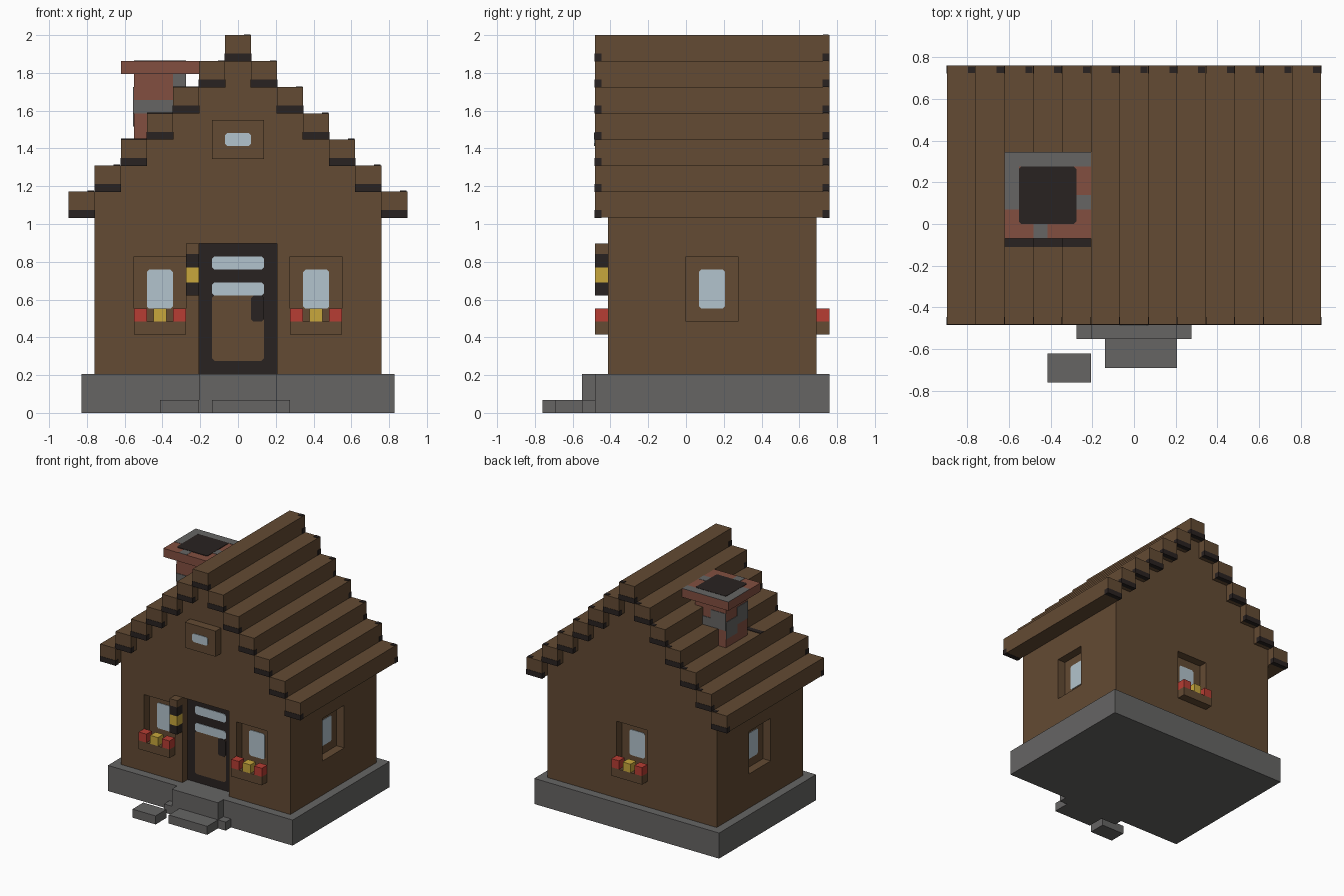
import bpy, bmesh
from mathutils import Matrix, Vector

if "Cube" in bpy.data.objects:
    bpy.data.objects.remove(bpy.data.objects["Cube"], do_unlink=True)

U = 2 / 29      # one block of the house
T = 0.06        # plate thickness in blocks


def material(name, r, g, b):
    m = bpy.data.materials.new(name)
    m.use_nodes = True
    m.diffuse_color = (r, g, b, 1)
    bsdf = m.node_tree.nodes["Principled BSDF"]
    bsdf.inputs["Base Color"].default_value = (r, g, b, 1)
    bsdf.inputs["Roughness"].default_value = 0.9
    return m


WOOD = material("brown wood", 0.125, 0.069, 0.033)
DARK = material("dark wood", 0.022, 0.016, 0.015)
STONE = material("grey stone", 0.133, 0.130, 0.127)
BRICK = material("red brick", 0.225, 0.078, 0.051)
GLASS = material("pale glass", 0.45, 0.55, 0.61)
RED = material("red flower", 0.474, 0.047, 0.033)
YELLOW = material("yellow", 0.578, 0.386, 0.045)


def finish(name, bm, mat):
    bmesh.ops.recalc_face_normals(bm, faces=bm.faces)
    me = bpy.data.meshes.new(name)
    bm.to_mesh(me)
    bm.free()
    if mat:
        me.materials.append(mat)
    ob = bpy.data.objects.new(name, me)
    bpy.context.collection.objects.link(ob)
    return ob


def box(name, x, y, z, mat, grow=0, round_axis=None):
    """Box from (min, max) ranges in blocks; round_axis clips the corners around that axis."""
    lo = Vector((x[0], y[0], z[0])) - Vector((grow,) * 3)
    hi = Vector((x[1], y[1], z[1])) + Vector((grow,) * 3)
    bm = bmesh.new()
    size = (hi - lo) * U
    bmesh.ops.create_cube(bm, size=1, matrix=Matrix.Translation((lo + hi) / 2 * U)
                          @ Matrix.Diagonal((*size, 1)))
    if round_axis is not None:
        edges = [e for e in bm.edges
                 if all(abs((e.verts[0].co - e.verts[1].co)[i]) < 1e-6
                        for i in range(3) if i != round_axis)]
        bmesh.ops.bevel(bm, geom=edges, offset=0.18 * U, segments=1, affect='EDGES')
    return finish(name, bm, mat)


# Stone base, doorstep and path
box("stone_base", (-12, 12), (-7, 11), (0, 3), STONE)
box("door_step", (-3, 3), (-8, -7), (0, 3), STONE)
for s, side in ((1, "left"), (-1, "right")):
    box("step_corner_" + side, sorted((3 * s, 4 * s)), (-8, -7), (0, 1), STONE)
box("lower_step", (-2, 3), (-10, -8), (0, 1), STONE)
box("path_stone", (-6, -3), (-11, -9), (0, 1), STONE)

# House body: stepped gable profile pushed back along y
half = [(11, 3), (11, 17)]
for k in range(1, 6):
    half += [(11 - 2 * k, 15 + 2 * k), (11 - 2 * k, 17 + 2 * k)]
profile = half + [(-x, z) for x, z in reversed(half)]
bm = bmesh.new()
face = bm.faces.new([bm.verts.new((x * U, -6 * U, z * U)) for x, z in profile])
ext = bmesh.ops.extrude_face_region(bm, geom=[face])
bmesh.ops.translate(bm, vec=(0, 16 * U, 0),
                    verts=[v for v in ext["geom"] if isinstance(v, bmesh.types.BMVert)])
walls = finish("walls", bm, WOOD)

# Recesses for the windows and the door
WINDOW_Z = (7, 12)
recesses = [
    ((-8, -4), (-8, -5), WINDOW_Z), ((4, 8), (-8, -5), WINDOW_Z),
    ((-2, 2), (9, 12), WINDOW_Z),
    ((10, 13), (0, 4), WINDOW_Z), ((-13, -10), (0, 4), WINDOW_Z),
    ((-3, 3), (-8, -5), (2.5, 13)),
]
for i, r in enumerate(recesses):
    cutter = box("recess_cutter", *r, None)
    cutter.hide_render = True
    mod = walls.modifiers.new("recess", 'BOOLEAN')
    mod.operation, mod.solver, mod.object = 'DIFFERENCE', 'EXACT', cutter
    bpy.context.view_layer.objects.active = walls
    with bpy.context.temp_override(object=walls, active_object=walls):
        bpy.ops.object.modifier_apply(modifier=mod.name)
    bpy.data.objects.remove(cutter, do_unlink=True)

# Window panes
PANE_Z = (8, 11)
for name, x0 in (("front_right", -7), ("front_left", 5)):
    box("pane_" + name, (x0, x0 + 2), (-5 - T, -5), PANE_Z, GLASS, round_axis=1)
box("pane_back", (-1, 1), (9, 9 + T), PANE_Z, GLASS, round_axis=1)
box("pane_left", (10, 10 + T), (1, 3), PANE_Z, GLASS, round_axis=0)
box("pane_right", (-10 - T, -10), (1, 3), PANE_Z, GLASS, round_axis=0)

# Planters with flowers
for name, x0, y in (("front_right", -8, (-7, -6)), ("front_left", 4, (-7, -6)), ("back", -2, (10, 11))):
    box("planter_" + name, (x0, x0 + 4), y, (6, 7), WOOD)
    for dx, mat in ((0, RED), (1.5, YELLOW), (3, RED)):
        box("flower_" + name, (x0 + dx, x0 + dx + 1), y, (7, 8), mat)

# Attic window
box("attic_window_frame", (-2, 2), (-7, -6), (19.5, 22.5), WOOD)
box("attic_pane", (-1, 1), (-7 - T, -7), (20.5, 21.5), GLASS, round_axis=1)

# Door
box("door", (-3, 3), (-5 - T, -5), (3, 13), DARK)
for z in (9, 11):
    box("door_pane", (-2, 2), (-5 - 2 * T, -5 - T), (z, z + 1), GLASS, round_axis=1)
box("door_panel", (-2, 2), (-5 - 2 * T, -5 - T), (4, 9), WOOD, round_axis=1)
box("door_handle", (1, 2), (-5 - 3 * T, -5 - 2 * T), (7, 9), DARK, round_axis=1)

# Lantern beside the door
for part, z, mat in (("base", (9, 10), DARK), ("light", (10, 11.15), YELLOW),
                     ("top", (11.15, 12.2), DARK), ("bracket", (12.2, 13), WOOD)):
    box("lantern_" + part, (-4, -3), (-7, -6), z, mat)

# Roof beams with dark ends
for k in range(7):
    z = 15 + 2 * k
    for s in ((1, -1) if k < 6 else (1,)):
        x = sorted((s * (13 - 2 * k), s * (11 - 2 * k)))
        box("roof_beam", x, (-7, 11), (z, z + 2), WOOD)
        box("beam_end_front", x, (-7, -6.5), (z, z + 0.55), DARK, 0.03)
        box("beam_end_back", x, (10.5, 11), (z, z + 0.55), DARK, 0.03)
        box("beam_notch", (x[1] - 0.55, x[1] - 0.05), (10.5, 10.95), (z + 2, z + 2 + T), DARK)

# Dark flashing on the roof in front of the chimney
for i in range(3):
    box("chimney_flashing", (-9 + 2 * i, -7 + 2 * i), (-1.6, -1),
        (21 + 2 * i, 21 + 2 * i + T), DARK)

# Chimney
box("chimney_shaft", (-8, -4), (0, 4), (18, 26), BRICK)
box("chimney_cap", (-9, -3), (-1, 5), (26, 27), BRICK)
box("chimney_hole", (-8, -4), (0, 4), (27, 27 + T), DARK, round_axis=2)
for x, y in (((-9, -3), (4, 5)), ((-9, -8), (1, 4)), ((-4, -3), (1, 2)), ((-7, -6), (-1, 0))):
    box("cap_stone", x, y, (27, 27 + T / 2), STONE)

# Grey stones set into the chimney shaft
for x, z in (((-8, -5), (23, 24)), ((-5, -4), (25, 26))):
    box("shaft_stone_front", x, (-T, 0), z, STONE)
for x, z in (((-8, -6), (23, 25)), ((-6, -4), (22, 24))):
    box("shaft_stone_back", x, (4, 4 + T), z, STONE)
for y, z in (((0, 2), (23, 25)), ((2, 4), (22, 24))):
    box("shaft_stone_right", (-8 - T, -8), y, z, STONE)
